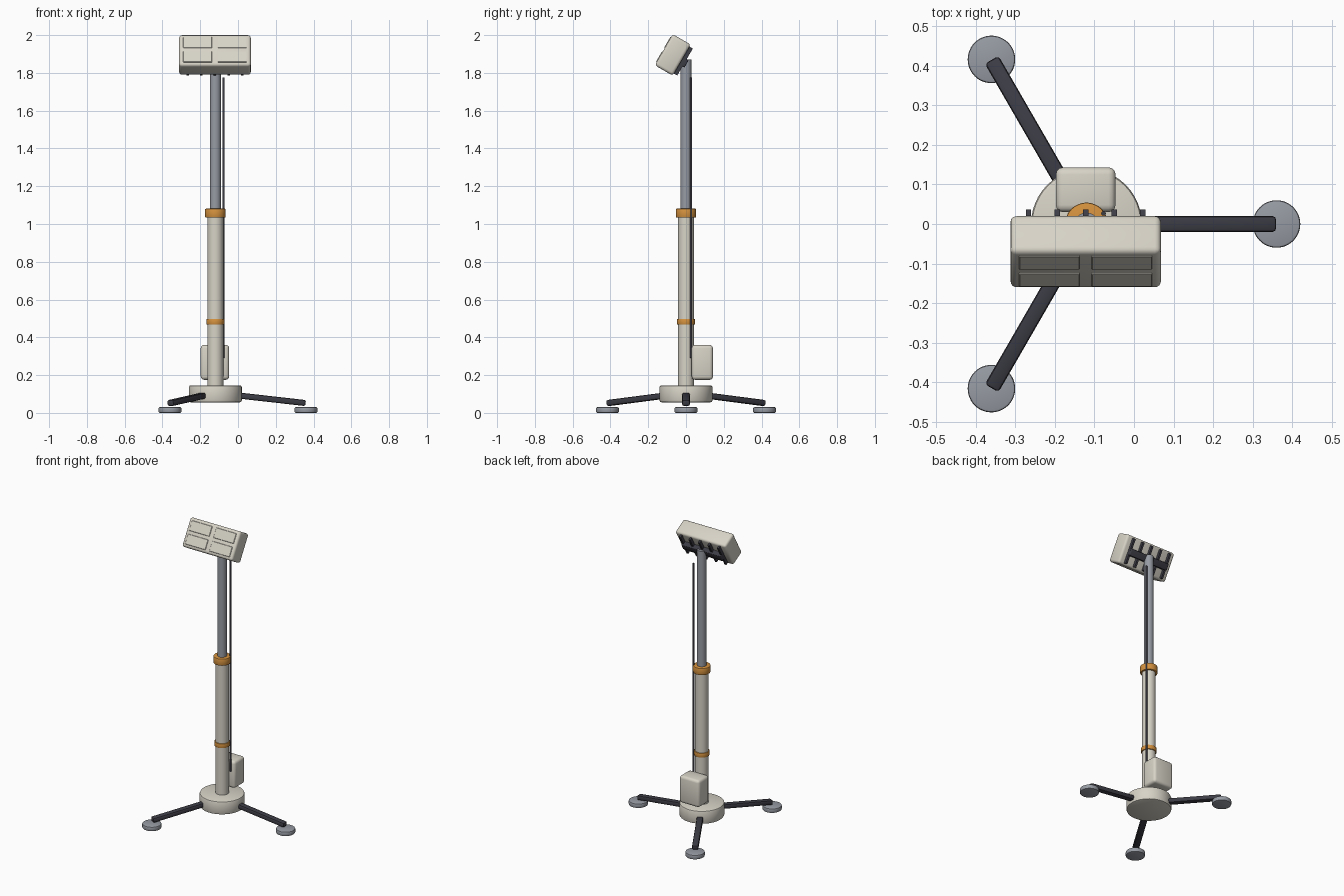
import bpy, math
from mathutils import Vector, Matrix

cube = bpy.data.objects.get("Cube")
if cube:
    bpy.data.objects.remove(cube, do_unlink=True)


def material(name, rgb):
    m = bpy.data.materials.new(name)
    m.use_nodes = True
    m.diffuse_color = (*rgb, 1)
    m.node_tree.nodes["Principled BSDF"].inputs["Base Color"].default_value = (*rgb, 1)
    return m


CREAM = material("warm_cream", (0.68, 0.65, 0.57))
METAL = material("grey_metal", (0.31, 0.33, 0.37))
DARK = material("dark_charcoal", (0.045, 0.045, 0.06))
ORANGE = material("orange", (0.67, 0.29, 0.05))

AXIS = -0.12  # x of the mast


def finish(name, mat, bevel, segments=3):
    ob = bpy.context.object
    ob.name = name
    ob.data.materials.append(mat)
    if bevel:
        mod = ob.modifiers.new("Bevel", 'BEVEL')
        mod.width = bevel
        mod.segments = segments
        mod.limit_method = 'ANGLE'
        mod.angle_limit = math.radians(40)
        bpy.ops.object.modifier_apply(modifier=mod.name)
    bpy.ops.object.shade_smooth_by_angle(angle=math.radians(35))
    return ob


def box(name, mat, size, centre, bevel=0.0, frame=Matrix(), segments=3):
    bpy.ops.mesh.primitive_cube_add(size=1)
    ob = bpy.context.object
    ob.data.transform(Matrix.Diagonal((*size, 1)))
    finish(name, mat, bevel, segments)
    ob.matrix_world = frame @ Matrix.Translation(centre)
    return ob


def post(name, mat, radius, bottom, top, x=AXIS, y=0.0, bevel=0.0, sides=48):
    bpy.ops.mesh.primitive_cylinder_add(
        vertices=sides, radius=radius, depth=top - bottom,
        location=(x, y, (top + bottom) / 2))
    return finish(name, mat, bevel, 2)


# Round base and telescopic mast
post("base_hub", CREAM, 0.14, 0.056, 0.146, bevel=0.01)
post("lower_mast", CREAM, 0.042, 0.12, 1.04)
post("upper_mast", METAL, 0.029, 1.0, 1.87)
post("lower_collar", ORANGE, 0.048, 0.468, 0.498, bevel=0.003)
post("upper_collar", ORANGE, 0.054, 1.034, 1.081, bevel=0.004)

# Cable running beside the mast
post("cable", DARK, 0.006, 0.29, 1.775, x=-0.077, y=0.027, sides=12)

# Battery case behind the mast
box("battery_case", CREAM, (0.151, 0.113, 0.185), (-0.122, 0.0865, 0.2675), 0.018)

# Three sloping legs with round feet
for i in range(3):
    spin = Matrix.Translation((AXIS, 0, 0)) @ Matrix.Rotation(math.tau * i / 3, 4, 'Z')
    inner, outer = Vector((0.07, 0, 0.098)), Vector((0.478, 0, 0.052))
    slope = math.atan2(inner.z - outer.z, outer.x - inner.x)
    frame = spin @ Matrix.Translation((inner + outer) / 2) @ Matrix.Rotation(slope, 4, 'Y')
    box(f"leg_{i + 1}", DARK, ((outer - inner).length, 0.04, 0.032), (0, 0, 0),
        0.009, frame, 2)
    foot = spin @ Vector((0.48, 0, 0))
    post(f"foot_{i + 1}", METAL, 0.06, 0, 0.03, foot.x, foot.y, bevel=0.006)

# Lamp head, tilted back to face forward and up
head = Matrix.Translation((AXIS - 0.002, -0.07, 1.895)) @ Matrix.Rotation(math.radians(-30), 4, 'X')
box("lamp_housing", CREAM, (0.38, 0.11, 0.19), (0, 0, 0), 0.015, head)

# Four raised lamp panels
for row in (-1, 1):
    for col in (-1, 1):
        box("lamp_panel", CREAM, (0.153, 0.009, 0.066),
            (col * 0.0915, -0.0545, row * 0.0435), 0.002, head, 1)

# Cooling fins and mounting bar on the back
for i in range(-2, 3):
    box("cooling_fin", DARK, (0.013, 0.03, 0.165), (i * 0.072, 0.06, 0), 0, head)
box("mounting_bar", DARK, (0.3, 0.038, 0.045), (0, 0.068, -0.005), 0.005, head)
